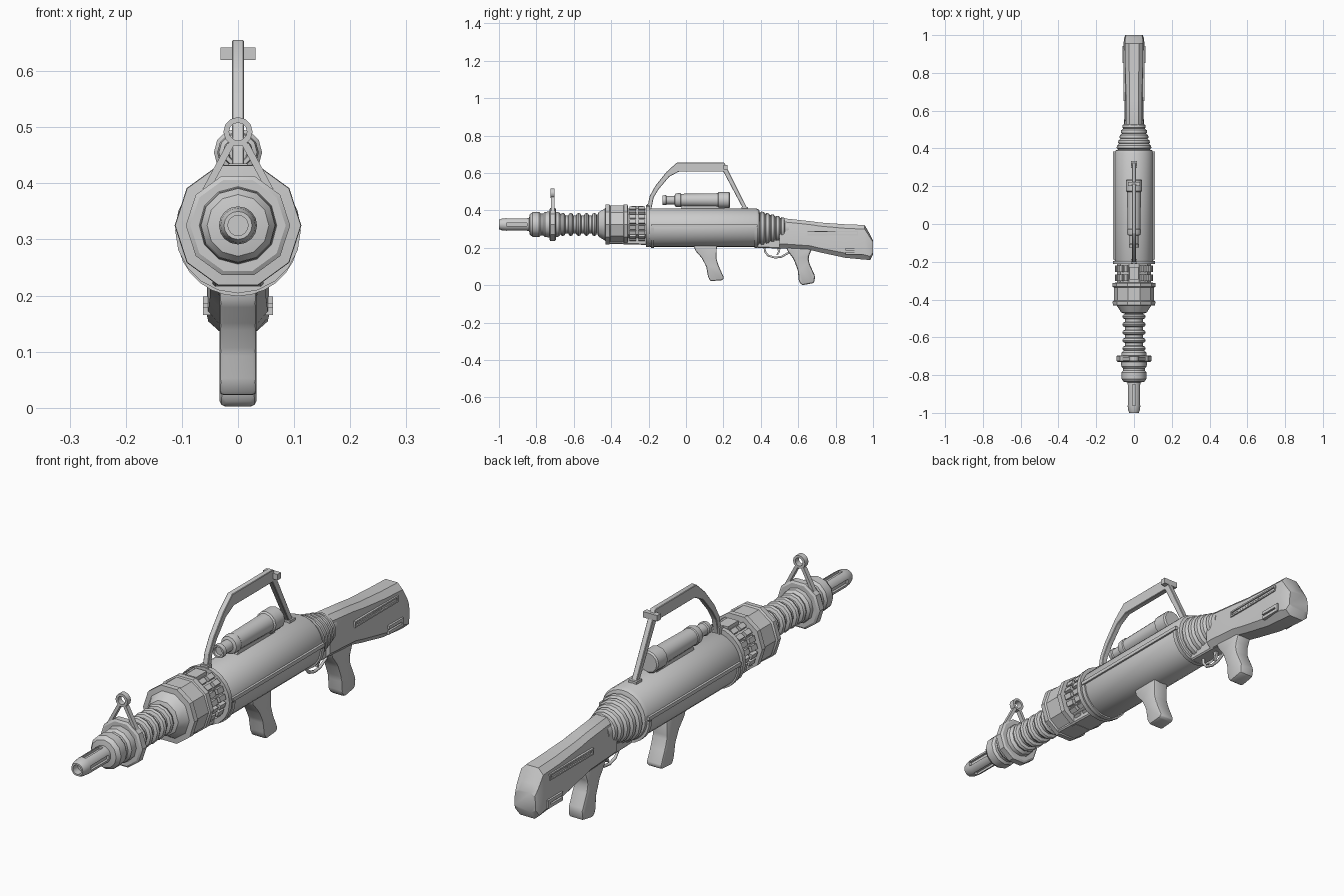
import bpy, bmesh, math
from mathutils import Matrix, Vector

if "Cube" in bpy.data.objects:
    bpy.data.objects.remove(bpy.data.objects["Cube"])

AX = 0.325  # height of the barrel axis


def finish(name, bm):
    bmesh.ops.recalc_face_normals(bm, faces=bm.faces)
    me = bpy.data.meshes.new(name)
    bm.to_mesh(me)
    bm.free()
    ob = bpy.data.objects.new(name, me)
    bpy.context.collection.objects.link(ob)
    return ob


def skin(name, rings, closed=True, cap=True):
    """Bridge equal rings of points, optionally capping both ends."""
    bm = bmesh.new()
    vs = [[bm.verts.new(p) for p in r] for r in rings]
    n = len(rings[0])
    for a, b in zip(vs, vs[1:]):
        for i in range(n if closed else n - 1):
            j = (i + 1) % n
            bm.faces.new((a[i], a[j], b[j], b[i]))
    if cap:
        bm.faces.new(vs[0])
        bm.faces.new(vs[-1])
    return finish(name, bm)


def lathe(name, prof, sides=10, cz=AX, half=False):
    """Turn (y, radius) points around a y axis; half keeps the lower half."""
    n = sides + 1 if half else sides
    sweep = math.pi if half else 2 * math.pi
    off = math.pi if half else 0
    rings = [[(r * math.cos(off + sweep * i / sides), y, cz + r * math.sin(off + sweep * i / sides))
              for i in range(n)] for y, r in prof]
    return skin(name, rings, not half, not half)


def prism(name, pts, hw, bevel=0.0, seg=1, x=0):
    """Extrude a (y, z) outline sideways."""
    ob = skin(name, [[(x + s * hw, y, z) for y, z in pts] for s in (-1, 1)])
    if bevel:
        bm = bmesh.new()
        bm.from_mesh(ob.data)
        bmesh.ops.bevel(bm, geom=bm.edges[:], offset=bevel, segments=seg, profile=0.5,
                        affect='EDGES', clamp_overlap=True)
        bm.to_mesh(ob.data)
        bm.free()
    return ob


def box(name, c, size, rot=None):
    bm = bmesh.new()
    m = Matrix.Translation(Vector(c)) @ (rot or Matrix()) @ Matrix.Diagonal((*size, 1))
    bmesh.ops.create_cube(bm, size=1, matrix=m)
    return finish(name, bm)


def cut(target, cutter):
    m = target.modifiers.new("cut", 'BOOLEAN')
    m.operation, m.object, m.solver = 'DIFFERENCE', cutter, 'EXACT'
    cutter.hide_render = True
    cutter.hide_set(True)


# Slotted muzzle with a bored tip
tip = lathe("muzzle_tip", [(-0.82, .034), (-0.96, .034), (-0.985, .031), (-1, .025), (-1, .018),
                           (-0.97, .018)], 16)
for k in range(4):
    a = k * math.pi / 2
    cut(tip, box("slot_cutter", (.035 * math.cos(a), -0.905, AX + .035 * math.sin(a)),
                 (.024, .11, .018), Matrix.Rotation(-a, 4, 'Y')))

# Barrel: rounded muzzle bulb, collar, ribbed section
lathe("muzzle_bulb", [(-0.84, .03), (-0.835, .055), (-0.82, .066), (-0.785, .066), (-0.775, .058),
                      (-0.765, .058), (-0.755, .067), (-0.72, .07), (-0.68, .065), (-0.665, .05)], 12)
lathe("sight_collar", [(-0.73, .06), (-0.73, .085), (-0.725, .093), (-0.7, .093), (-0.695, .085),
                       (-0.695, .06)])
ribs = [(-0.68, .046)]
for k in range(5):
    y = -0.672 + k * .042
    ribs += [(y, .047), (y + .005, .058), (y + .014, .062), (y + .023, .058), (y + .028, .047)]
lathe("ribbed_barrel", ribs + [(-0.44, .05)], 12)

# Front ring sight on splayed legs
bm = bmesh.new()
n = 12
ring = []
for i in range(n):
    a = 2 * math.pi * i / n
    ring.append([bm.verts.new((r * math.cos(a), y, .492 + r * math.sin(a)))
                 for r, y in ((.026, -.724), (.026, -.702), (.016, -.702), (.016, -.724))])
for i in range(n):
    p, q = ring[i], ring[(i + 1) % n]
    for j in range(4):
        bm.faces.new((p[j], p[(j + 1) % 4], q[(j + 1) % 4], q[j]))
finish("sight_ring", bm)
for s in (-1, 1):
    skin("sight_leg", [[(s * (x + d), y, z) for d, y in ((-.007, -.722), (.007, -.722), (.007, -.704),
                                                        (-.007, -.704))]
                       for x, z in ((.056, .39), (.012, .472))])

# Ten-sided drum and vented section
lathe("drum", [(-0.475, .05), (-0.468, .068), (-0.432, .091), (-0.43, .112), (-0.41, .113),
               (-0.405, .107), (-0.335, .107), (-0.332, .113), (-0.312, .113), (-0.31, .088)])
lathe("vent_core", [(-0.32, .089), (-0.2, .089)])
for k in range(10):
    a = math.radians(18 + 36 * k)
    side = k not in (2, 7)
    for yc, ln in (((-0.284, .034), (-0.236, .034)) if side else ((-0.26, .065),)):
        for t in ((-.015, .015) if side else (0,)):
            w = .02 if side else .046
            box("vent_pad", (.09 * math.cos(a) - t * math.sin(a), yc, AX + .09 * math.sin(a) + t * math.cos(a)),
                (.018, ln, w), Matrix.Rotation(-a, 4, 'Y'))
lathe("rear_flange", [(-0.213, .085), (-0.213, .112), (-0.195, .112), (-0.195, .085)], 20, .316)
prism("drum_keel", [(-0.42, .222), (-0.19, .215), (-0.19, .26), (-0.42, .26)], .045, .005)

# Main body with framed lower shell
BZ = .308
lathe("body", [(-0.2, .098), (-0.19, .103), (0.375, .103), (0.39, .096), (0.395, .08)], 28, BZ)
for y in (-0.188, 0.366):
    lathe("shell_end_band", [(y, .09), (y, .109), (y + .017, .109), (y + .017, .09)], 14, BZ, True)
for s in (-1, 1):
    box("shell_rail", (s * .1, .0975, .318), (.02, .571, .014))

# Ribbed neck joining the stock
neck = [(0.39, .085)]
for k in range(5):
    y, r = .398 + k * .027, .092 - k * .0075
    neck += [(y, r - .006), (y + .004, r), (y + .018, r - .002), (y + .023, r - .01)]
lathe("ribbed_neck", neck + [(0.55, .05)], 16, .302)


# Stock lofted from chamfered sections: y, top, bottom, upper and lower half width
def section(y, zt, zb, wt, wb):
    h = zt - zb
    half = [(wt * .55, zt), (wt, zt - h * .12), (wb, zb + h * .5), (wb, zb + h * .14), (wb * .6, zb)]
    return [(x, y, z) for x, z in half] + [(-x, y, z) for x, z in reversed(half)]


skin("stock", [section(*s) for s in (
    (.50, .352, .2, .04, .05), (.53, .357, .198, .042, .052), (.66, .343, .19, .042, .05),
    (.72, .335, .175, .043, .05), (.85, .326, .147, .047, .053), (.955, .322, .137, .048, .055),
    (.985, .27, .135, .046, .053), (1.0, .24, .165, .042, .046))])
prism("stock_underframe", [(.38, .2), (.56, .195), (.56, .25), (.38, .235)], .032, .005)
for s in (-1, 1):
    for z, h in ((.288, .006), (.27, .006)):
        box("stock_slot_edge", (s * .049, .785, z), (.012, .27, h))
    for y in (.653, .917):
        box("stock_slot_end", (s * .049, y, .279), (.012, .006, .02))
    box("stock_slot_bar", (s * .047, .74, .279), (.012, .15, .007))
    for z in (.172, .192):
        box("stock_clip", (s * .055, .897, z), (.014, .09, .013))
    box("stock_clip_end", (s * .055, .937, .182), (.014, .012, .03))

# Two pistol grips
prism("fore_grip", [(.04, .215), (.165, .215), (.163, .14), (.176, .1), (.203, .04), (.195, .027),
                    (.13, .022), (.118, .045), (.108, .1), (.085, .145), (.05, .185)], .033, .011, 2)
prism("rear_grip", [(.53, .21), (.675, .2), (.655, .15), (.658, .12), (.69, .05), (.686, .012),
                    (.62, .0), (.603, .02), (.598, .08), (.575, .14), (.545, .18)], .033, .011, 2)

# Trigger and guard
cu = bpy.data.curves.new("trigger_guard", 'CURVE')
cu.dimensions = '3D'
cu.bevel_depth, cu.bevel_resolution = .006, 1
path = [(.42, .205), (.422, .18), (.44, .158), (.475, .148), (.51, .152), (.55, .175)]
sp = cu.splines.new('POLY')
sp.points.add(len(path) - 1)
for p, (y, z) in zip(sp.points, path):
    p.co = (0, y, z, 1)
bpy.context.collection.objects.link(bpy.data.objects.new("trigger_guard", cu))
prism("trigger", [(.485, .205), (.505, .205), (.503, .18), (.49, .16), (.484, .163), (.492, .182)], .006)

# Carrying handle and its crossbar
prism("carry_handle", [(-.207, .41), (-.195, .475), (-.165, .53), (-.105, .605), (-.05, .655), (.205, .655),
                       (.23, .605), (.328, .41), (.305, .41), (.2, .607), (-.04, .607), (-.09, .58),
                       (-.145, .515), (-.173, .47), (-.185, .41)], .011, .002)
box("handle_crossbar", (0, .212, .631), (.062, .022, .023))
box("handle_front_foot", (0, -.197, .42), (.034, .025, .03))
box("handle_rear_foot", (0, .315, .412), (.034, .035, .014))

# Scope on its mount
lathe("scope", [(-.115, .016), (-.125, .018), (-.125, .025), (-.108, .027), (-.104, .023), (-.062, .023),
                (-.058, .034), (-.045, .037), (-.03, .037), (-.026, .034), (.17, .037), (.175, .043),
                (.23, .043), (.236, .038)], 12, .455)
prism("scope_mount", [(-.03, .4), (.21, .4), (.2, .43), (-.02, .43)], .016)

# Smooth shading with sharp facets kept
bpy.ops.object.select_all(action='DESELECT')
for ob in bpy.data.objects:
    if ob.type == 'MESH' and not ob.hide_render:
        ob.select_set(True)
        bpy.context.view_layer.objects.active = ob
bpy.ops.object.shade_smooth_by_angle(angle=math.radians(31))
